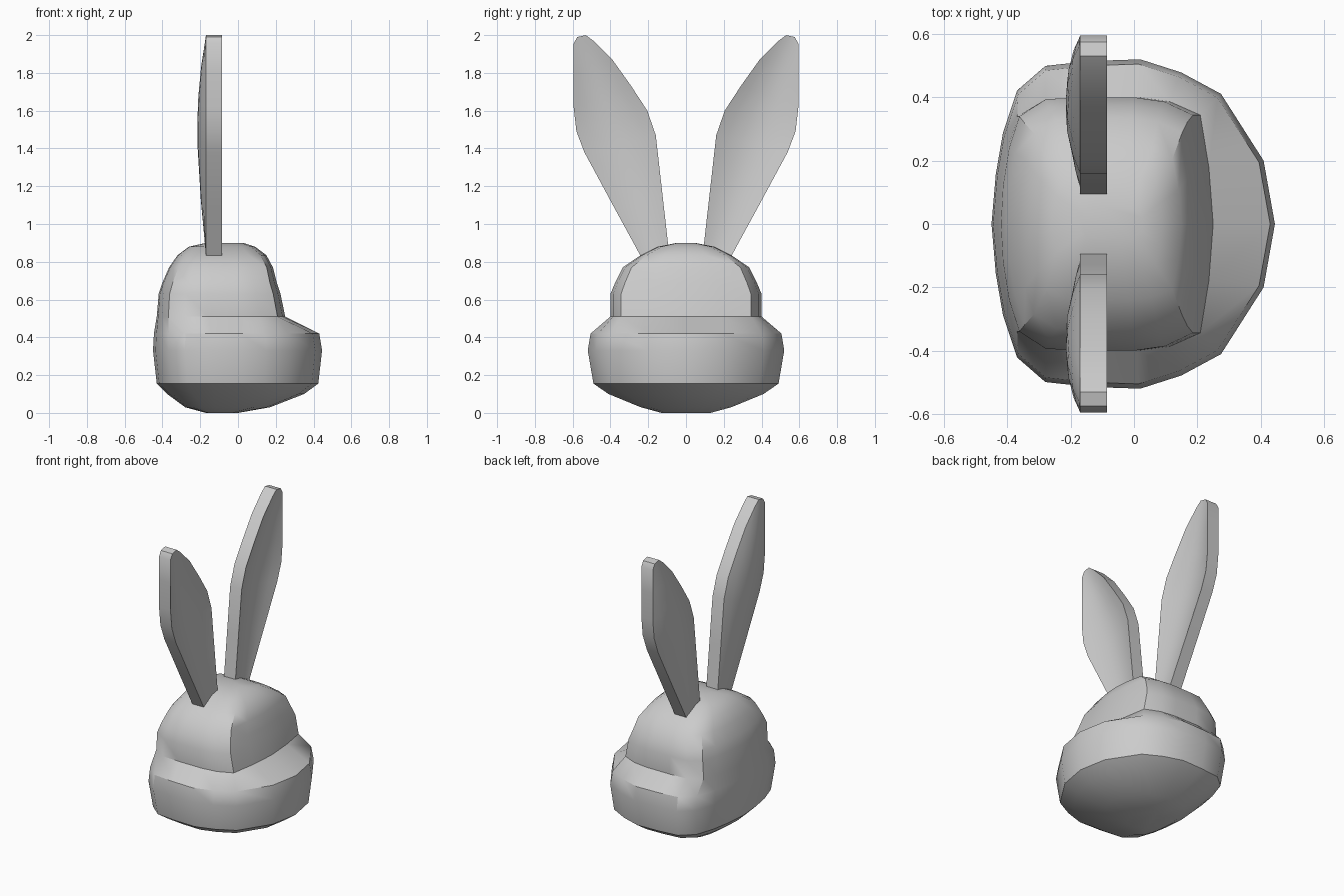
import bpy, bmesh

if "Cube" in bpy.data.objects:
    bpy.data.objects.remove(bpy.data.objects["Cube"])


def loft(name, rings):
    """Skin a stack of equal-length closed rings and cap both ends."""
    bm = bmesh.new()
    loops = [[bm.verts.new(p) for p in ring] for ring in rings]
    n = len(loops[0])
    for a, b in zip(loops, loops[1:]):
        for i in range(n):
            j = (i + 1) % n
            bm.faces.new((a[i], a[j], b[j], b[i]))
    bm.faces.new(loops[0][::-1])
    bm.faces.new(loops[-1])
    bmesh.ops.recalc_face_normals(bm, faces=bm.faces)
    mesh = bpy.data.meshes.new(name)
    bm.to_mesh(mesh)
    bm.free()
    ob = bpy.data.objects.new(name, mesh)
    bpy.context.collection.objects.link(ob)
    bpy.ops.object.select_all(action='DESELECT')
    ob.select_set(True)
    bpy.context.view_layer.objects.active = ob
    bpy.ops.object.shade_smooth_by_angle(angle=0.6)
    return ob


# Half outlines seen from above, back to front: wide cheeks and boxy crown
CHEEK = [(0, 0), (.015, .3), (.04, .55), (.09, .81), (.19, .96), (.35, .99),
         (.525, 1), (.67, .92), (.81, .79), (.96, .385), (1, 0)]
CROWN = [(0, 0), (.01, .3), (.04, .6), (.09, .85), (.22, .985), (.4, 1),
         (.65, 1), (.8, .965), (.94, .86), (.98, .45), (1, 0)]


def head_ring(z, back, front, half, blend):
    pts = []
    for (u0, v0), (u1, v1) in zip(CHEEK, CROWN):
        u = u0 + (u1 - u0) * blend
        v = v0 + (v1 - v0) * blend
        pts.append((back + (front - back) * u, half * v, z))
    return pts + [(x, -y, h) for x, y, h in pts[-2:0:-1]]


# Head: z, back x, front x, half width, crown blend
head = [(0.0, -.17, .00, .13, 0), (.03, -.28, .17, .24, 0),
        (.10, -.375, .35, .41, 0), (.155, -.43, .425, .49, 0),
        (.33, -.45, .445, .52, 0), (.42, -.445, .43, .505, 0),
        (.51, -.43, .25, .40, 1), (.63, -.42, .225, .40, 1),
        (.69, -.40, .205, .375, 1), (.77, -.365, .185, .335, 1),
        (.835, -.32, .15, .24, 1), (.88, -.26, .09, .15, 1),
        (.90, -.17, .03, .05, 1)]
loft("head", [head_ring(*r) for r in head])

# Ear: inner edge (y, z), outer edge (y, z), depth of the dish
ear = [((.09, .85), (.24, .83), 0), ((.125, 1.16), (.387, 1.10), .027),
       ((.16, 1.47), (.538, 1.38), .045), ((.205, 1.60), (.58, 1.49), .045),
       ((.29, 1.73), (.595, 1.62), .04), ((.39, 1.87), (.595, 1.80), .025),
       ((.49, 1.97), (.595, 1.955), .005), ((.53, 2.0), (.575, 1.99), 0)]


def ear_ring(inner, outer, dish):
    ts = [0, .15, .35, .5, .65, .85, 1]

    def side(x):
        return [(x - dish * (1 - (2 * t - 1) ** 2),
                 inner[0] + (outer[0] - inner[0]) * t,
                 inner[1] + (outer[1] - inner[1]) * t) for t in ts]
    return side(-.085) + side(-.17)[::-1]


ears = loft("ears", [ear_ring(*r) for r in ear])
mirror = ears.modifiers.new("mirror", 'MIRROR')
mirror.use_axis = (False, True, False)
